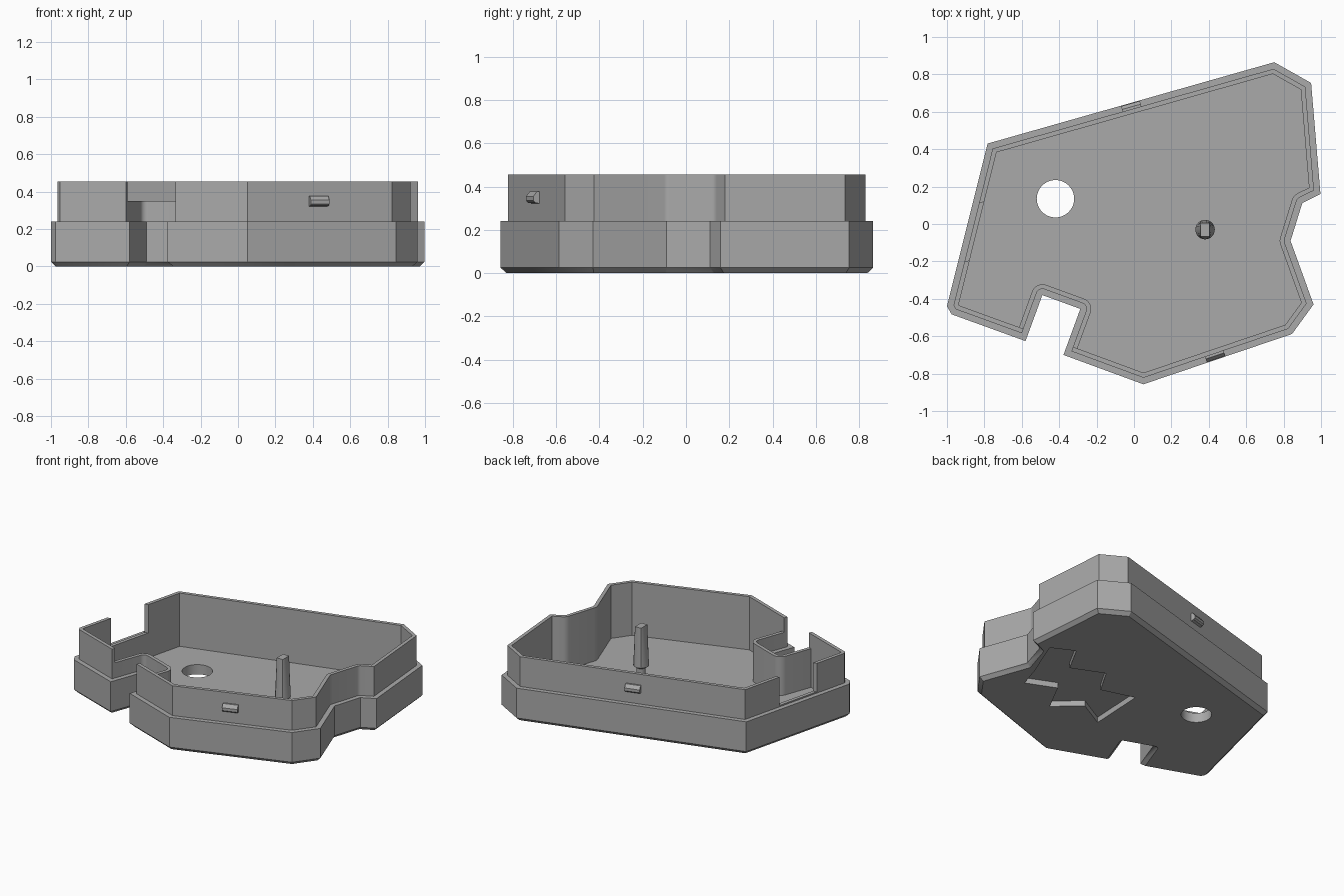
import bpy, bmesh, math
from mathutils import Vector, Matrix

if "Cube" in bpy.data.objects:
    bpy.data.objects.remove(bpy.data.objects["Cube"])

grey = bpy.data.materials.new("plain_grey")
grey.use_nodes = True
grey.diffuse_color = (0.4, 0.4, 0.4, 1)
grey.node_tree.nodes["Principled BSDF"].inputs["Base Color"].default_value = (0.4, 0.4, 0.4, 1)

# Clockwise plan of the case, including the square notch at the front
PLAN = [Vector(p) for p in [
    (0.75, 0.865), (0.947, 0.754), (0.997, 0.16), (0.9, 0.112), (0.837, -0.09),
    (0.96, -0.43), (0.845, -0.588), (0.05, -0.857), (-0.377, -0.70), (-0.287, -0.454),
    (-0.49, -0.38), (-0.58, -0.626), (-0.975, -0.483), (-1.0, -0.44), (-0.783, 0.43)]]
FLOOR, LEDGE, RIM = 0.07, 0.24, 0.455
LIP, INNER = 0.033, 0.058


def inset(points, dist, steps=6):
    """Move an outline inwards: mitred outer corners, rounded inner corners."""
    out = []
    for i, p in enumerate(points):
        a = (p - points[i - 1]).normalized()
        b = (points[(i + 1) % len(points)] - p).normalized()
        n1, n2 = Vector((a.y, -a.x)), Vector((b.y, -b.x))
        if a.x * b.y - a.y * b.x > 0:
            out += [p + n1.lerp(n2, k / steps).normalized() * dist for k in range(steps + 1)]
        else:
            out.append(p + (n1 + n2) * dist / (1 + n1.dot(n2)))
    return out


def loft(name, rings):
    """Join rings of (points, z) into a closed solid."""
    bm = bmesh.new()
    loops = [[bm.verts.new((p[0], p[1], z)) for p in pts] for pts, z in rings]
    for low, high in zip(loops, loops[1:]):
        for i in range(len(low)):
            bm.faces.new((low[i - 1], low[i], high[i], high[i - 1]))
    bm.faces.new(loops[0])
    bm.faces.new(loops[-1])
    bmesh.ops.remove_doubles(bm, verts=bm.verts, dist=0.0002)
    bmesh.ops.recalc_face_normals(bm, faces=bm.faces)
    mesh = bpy.data.meshes.new(name)
    bm.to_mesh(mesh)
    bm.free()
    mesh.materials.append(grey)
    obj = bpy.data.objects.new(name, mesh)
    bpy.context.collection.objects.link(obj)
    return obj


def circle(r, n=32, centre=(0, 0)):
    return [(centre[0] + r * math.cos(2 * math.pi * k / n),
             centre[1] + r * math.sin(2 * math.pi * k / n)) for k in range(n)]


def smooth(obj):
    bpy.ops.object.select_all(action='DESELECT')
    obj.select_set(True)
    bpy.context.view_layer.objects.active = obj
    bpy.ops.object.shade_smooth_by_angle(angle=math.radians(30))


# Tray: chamfered base, ledge, thin upper wall and hollow inside
case = loft("case_tray", [
    (inset(PLAN, 0.025), 0), (inset(PLAN, 0), 0.025), (inset(PLAN, 0), LEDGE),
    (inset(PLAN, LIP), LEDGE), (inset(PLAN, LIP), RIM),
    (inset(PLAN, INNER), RIM), (inset(PLAN, INNER), FLOOR)])


def cut(name, points, bottom, top):
    cutter = loft(name, [(points, bottom), (points, top)])
    cutter.hide_render = True
    mod = case.modifiers.new(name, 'BOOLEAN')
    mod.operation, mod.solver, mod.object = 'DIFFERENCE', 'EXACT', cutter
    bpy.context.view_layer.objects.active = case
    bpy.ops.object.modifier_apply(modifier=name)
    bpy.data.objects.remove(cutter)


# Round hole through the floor
cut("floor_hole", circle(0.1, 48, (-0.42, 0.135)), -0.1, 0.2)

# Lowered wall around the front notch
u, v = Vector((0.94, -0.342)), Vector((0.342, 0.94))
mouth = (PLAN[8] + PLAN[11]) / 2
cut("notch_step", [mouth + u * s + v * t for s, t in
                   [(-0.2, INNER), (0.2, INNER), (0.2, 0.38), (-0.2, 0.38)]], 0.35, 0.6)

# Opening in the left-hand wall
cut("side_opening", [(-1.1, -0.245), (-0.75, -0.165), (-0.75, 0.13), (-1.1, 0.05)], 0.25, 0.6)

# Zigzag bolt recessed into the underside
cut("bolt_recess", [(0.88, 0.19), (0.72, 0.27), (0.61, 0.07), (0.38, 0.17), (0.27, -0.02),
                    (0.03, 0.05), (0.01, -0.36), (0.215, -0.245), (0.386, -0.4),
                    (0.5, -0.18), (0.71, -0.27), (0.76, -0.11)], -0.1, 0.04)
smooth(case)

# Standing pin: narrow neck, flared collar and a tapered tip with four flats
tip = [(max(-0.024, min(0.024, x)), max(-0.036, min(0.036, y))) for x, y in circle(0.045)]
pin = loft("standing_pin", [(circle(0.03), FLOOR - 0.01), (circle(0.03), 0.15),
                            (circle(0.052), 0.165), (tip, 0.45)])
pin.location = (0.38, -0.03, 0)
smooth(pin)

# Snap catches on the front and back walls
CATCH = [(-0.01, 0.32), (0.02, 0.325), (0.03, 0.335), (0.03, 0.355), (0.012, 0.378), (-0.01, 0.378)]
for name, start, end, x in [("front_catch", 6, 7, 0.44), ("back_catch", 14, 0, -0.02)]:
    p, q = PLAN[start], PLAN[end]
    along = (q - p).normalized()
    outward = Vector((-along.y, along.x))
    spot = p + (q - p) * (x - p.x) / (q.x - p.x) - outward * LIP
    catch = loft(name, [(CATCH, -0.052), (CATCH, 0.052)])
    catch.matrix_world = Matrix(((outward.x, 0, along.x, spot.x),
                                 (outward.y, 0, along.y, spot.y),
                                 (0, 1, 0, 0), (0, 0, 0, 1)))
